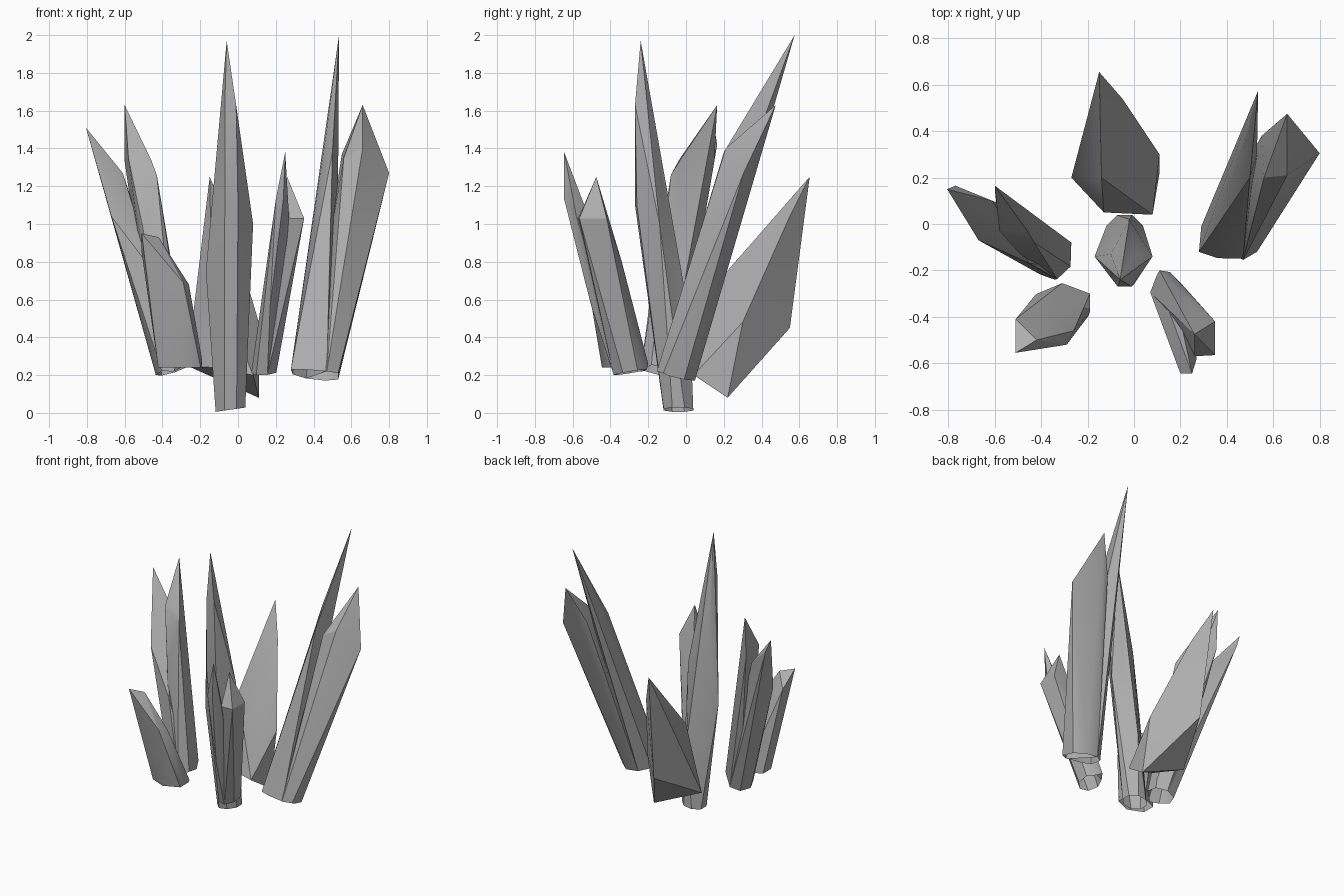
import bpy
import bmesh
import math
from mathutils import Vector

# Remove the default object only
default_object = bpy.data.objects.get("Cube")
if default_object:
    bpy.data.objects.remove(default_object, do_unlink=True)

# Single stone material
stone = bpy.data.materials.new("grey crystal")
stone.use_nodes = True
grey = (0.42, 0.42, 0.42, 1)
stone.diffuse_color = grey
stone.node_tree.nodes["Principled BSDF"].inputs["Base Color"].default_value = grey


def foot_ring(centre, radius_x, radius_y, sides, tilt_x=0.0, tilt_y=0.0):
    """Cut end of a crystal: a ring of points tilted square to the crystal's lean."""
    ring = []
    for i in range(sides):
        angle = math.tau * (i + .5) / sides
        across, along = math.cos(angle), math.sin(angle)
        rise = across * tilt_x + along * tilt_y
        ring.append(Vector(centre) + Vector((across * radius_x, along * radius_y, rise)))
    return ring


def shard(name, foot, facets):
    """Faceted crystal wrapped around its foot ring, shoulder corners and tip."""
    mesh = bpy.data.meshes.new(name)
    bm = bmesh.new()
    for point in list(foot) + [Vector(corner) for corner in facets]:
        bm.verts.new(point)
    hull = bmesh.ops.convex_hull(bm, input=bm.verts)
    unused = set(hull["geom_interior"]) | set(hull["geom_unused"])
    loose = [item for item in unused if isinstance(item, bmesh.types.BMVert)]
    bmesh.ops.delete(bm, geom=loose, context="VERTS")
    bmesh.ops.recalc_face_normals(bm, faces=bm.faces)
    # The broken-off foot is open
    foot_top = min(vert.co.z for vert in bm.verts) + .08
    caps = [face for face in bm.faces if face.normal.z < -.7
            and all(vert.co.z < foot_top for vert in face.verts)]
    bmesh.ops.delete(bm, geom=caps, context="FACES")
    bmesh.ops.dissolve_limit(bm, angle_limit=math.radians(2), verts=bm.verts, edges=bm.edges)
    bm.to_mesh(mesh)
    bm.free()
    mesh.materials.append(stone)
    crystal = bpy.data.objects.new(name, mesh)
    bpy.context.collection.objects.link(crystal)
    bpy.ops.object.select_all(action="DESELECT")
    crystal.select_set(True)
    bpy.context.view_layer.objects.active = crystal
    bpy.ops.object.shade_smooth_by_angle(angle=math.radians(30))


# Central crystal, leaning slightly forward
shard("centre_crystal", foot_ring((-.04, -.04, .017), .085, .085, 8, .012), [
    (-.06, -.24, 1.97), (-.07, -.27, 1.63), (-.01, -.27, 1.63),
    (-.07, -.27, 1.1), (0, -.26, 1.1), (.08, -.14, 1),
    (-.17, -.14, .75), (-.1, -.13, 1.25), (0, -.13, 1.25), (-.02, .02, .5)])

# Tall pair on the left side of the model, leaning back
left_foot = foot_ring((.41, -.05, .2), .13, .105, 8, -.015, -.025)
shard("left_tall_spike", left_foot[2:6], [
    (.535, .575, 2), (.47, .32, 1.5), (.53, .3, 1.25),
    (.5, .2, 1.38), (.28, -.12, .23), (.47, -.15, .22)])
shard("left_broad_crystal", left_foot[:3] + left_foot[6:], [
    (.66, .475, 1.63), (.66, .21, 1.4), (.8, .305, 1.27),
    (.55, .38, 1.37), (.56, .2, 1.35), (.47, -.155, .22), (.53, -.12, .21)])

# Broad crystal leaning backward, with an undercut foot
shard("back_crystal", [], [
    (-.15, .655, 1.25), (-.27, .2, .25), (-.13, .05, .24), (.08, .04, .2),
    (.11, .22, .08), (.11, .3, .48), (-.05, .54, 1.02), (-.12, .55, .45),
    (-.14, .2, .73), (-.18, .52, .98)])

# Pair on the right side of the model, leaning outward
right_foot = foot_ring((-.35, -.14, .225), .085, .1, 7, .025, -.015)
shard("right_outer_spike", right_foot, [
    (-.805, .15, 1.51), (-.77, .165, 1.42), (-.61, .1, 1.27),
    (-.67, -.07, 1.04), (-.45, -.17, .75), (-.34, -.24, .22)])
shard("right_inner_crystal", right_foot, [
    (-.6, .165, 1.63), (-.58, -.03, 1.35), (-.46, -.03, 1.34),
    (-.43, -.08, 1.26), (-.6, .15, 1.33), (-.5, -.12, .96), (-.27, -.08, .3)])

# Short stub at the front right
shard("front_right_stub", foot_ring((-.31, -.35, .24), .13, .095, 6), [
    (-.51, -.555, .95), (-.42, -.5, .93), (-.51, -.41, .85), (-.29, -.52, .69),
    (-.26, -.46, .68), (-.33, -.39, .66), (-.19, -.38, .28), (-.19, -.3, .26)])

# Slim pair at the front left
front_foot = foot_ring((.14, -.295, .215), .07, .09, 7, .005, .015)
shard("front_left_spike", front_foot, [
    (.25, -.645, 1.38), (.2, -.645, 1.13), (.24, -.645, 1.13), (.27, -.58, 1.04),
    (.19, -.55, .95), (.17, -.5, .56)])
shard("front_left_crystal", front_foot, [
    (.26, -.475, 1.25), (.35, -.42, 1.03), (.35, -.565, 1.03),
    (.26, -.57, 1.03), (.24, -.34, .8), (.11, -.2, .26)])
